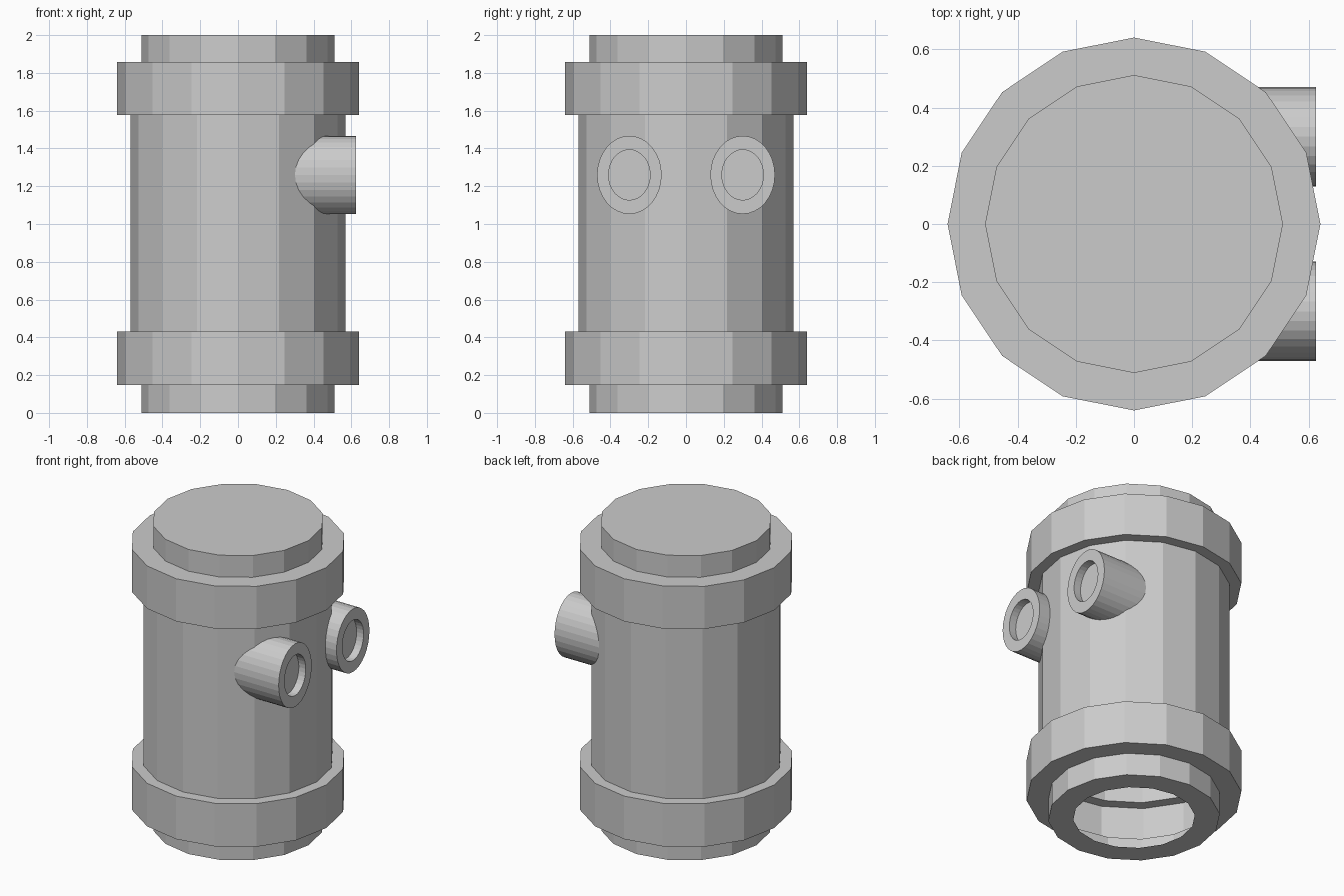
import bpy, bmesh
from math import cos, sin, pi

if "Cube" in bpy.data.objects:
    bpy.data.objects.remove(bpy.data.objects["Cube"])


def add_object(name, bm):
    bmesh.ops.remove_doubles(bm, verts=bm.verts, dist=1e-5)
    mesh = bpy.data.meshes.new(name)
    bm.to_mesh(mesh)
    bm.free()
    obj = bpy.data.objects.new(name, mesh)
    bpy.context.collection.objects.link(obj)
    return obj


def loft(name, rings, cap_end):
    """Skin equal-length rings of points; optionally close the last ring."""
    bm = bmesh.new()
    loops = [[bm.verts.new(p) for p in ring] for ring in rings]
    n = len(loops[0])
    for a, b in zip(loops, loops[1:]):
        for i in range(n):
            j = (i + 1) % n
            bm.faces.new((a[i], a[j], b[j], b[i]))
    if cap_end:
        bm.faces.new(loops[-1])
    return add_object(name, bm)


def body_ring(r, z, n=16):
    return [(r * cos(2 * pi * i / n), r * sin(2 * pi * i / n), z) for i in range(n)]


def port_ring(x, y, ry, rz, n=32):
    return [(x, y + ry * cos(2 * pi * i / n), 1.26 + rz * sin(2 * pi * i / n)) for i in range(n)]


# Sixteen-sided thin shell: open bottom lip, two collars, closed top
profile = [(0.363, 0), (0.512, 0), (0.512, 0.147), (0.641, 0.147), (0.641, 0.43),
           (0.57, 0.43), (0.57, 1.577), (0.641, 1.577), (0.641, 1.857),
           (0.512, 1.857), (0.512, 2.0)]
loft("canister_body", [body_ring(r, z) for r, z in profile], True)

# Pair of oval side ports with recessed ends
for side, y in (("front", -0.3), ("back", 0.3)):
    loft(side + "_port", [port_ring(0.29, y, 0.171, 0.207),
                          port_ring(0.625, y, 0.171, 0.207),
                          port_ring(0.625, y, 0.11, 0.133),
                          port_ring(0.575, y, 0.11, 0.133)], True)
